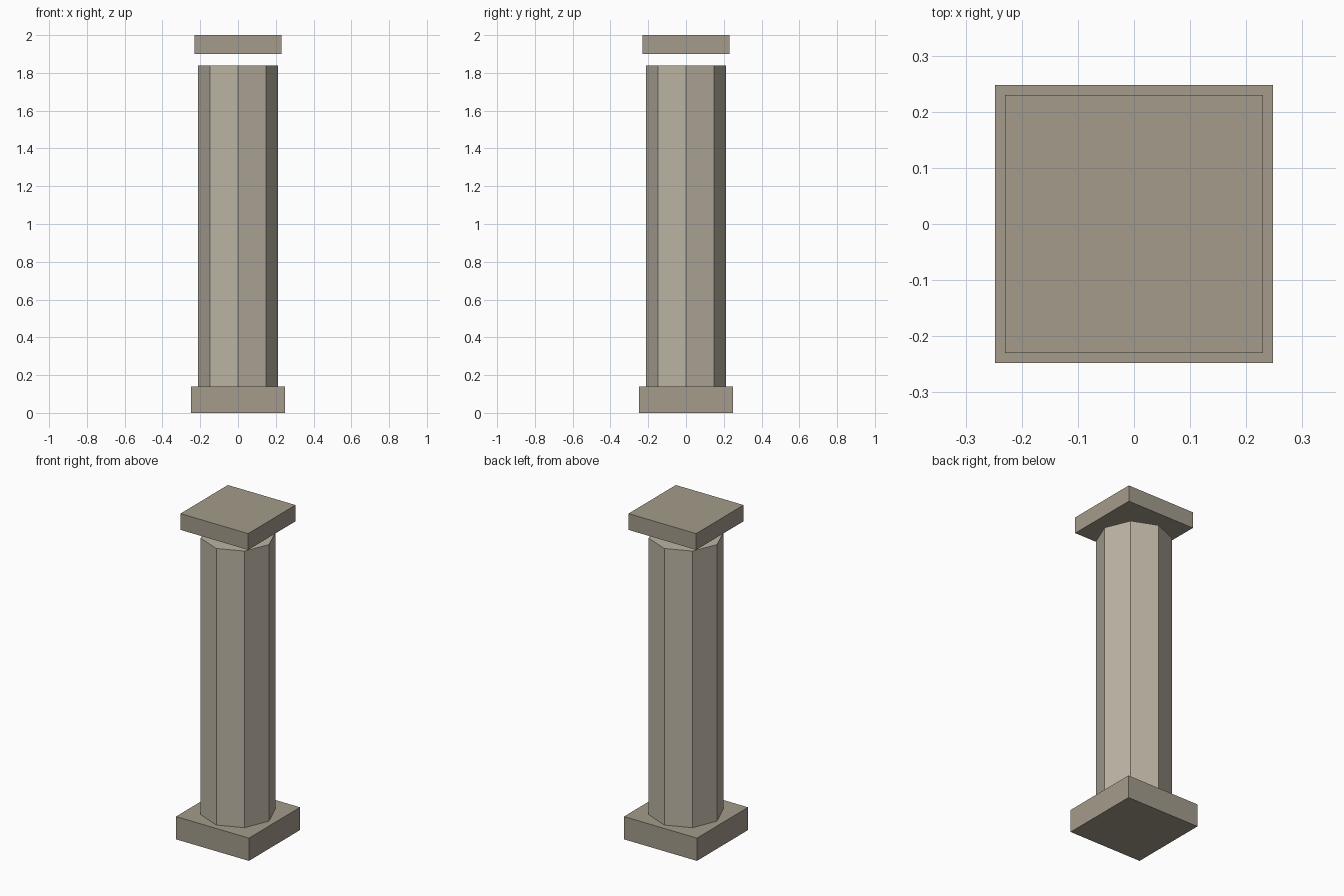
import bpy, math

if "Cube" in bpy.data.objects:
    bpy.data.objects.remove(bpy.data.objects["Cube"])


def material(name, rgb):
    mat = bpy.data.materials.new(name)
    mat.diffuse_color = (*rgb, 1)
    mat.use_nodes = True
    mat.node_tree.nodes["Principled BSDF"].inputs["Base Color"].default_value = mat.diffuse_color
    return mat


trim = material("trim_stone", (0.37, 0.33, 0.26))
pale = material("shaft_stone", (0.50, 0.455, 0.37))


def prism(name, sides, radius, z0, z1, turn, mat):
    """Upright flat-sided prism between two heights."""
    bpy.ops.mesh.primitive_cylinder_add(
        vertices=sides, radius=radius, depth=z1 - z0,
        location=(0, 0, (z0 + z1) / 2))
    ob = bpy.context.object
    ob.name = name
    ob.rotation_euler.z = turn
    ob.data.materials.append(mat)
    return ob


root2 = math.sqrt(2)
# square plinth
prism("base_plinth", 4, 0.248 * root2, 0.0, 0.14, math.pi / 4, trim)
# octagonal shaft, with corners on the axes
prism("column_shaft", 8, 0.211, 0.14, 1.84, 0, pale)
# square slab floating just above the shaft
prism("top_slab", 4, 0.23 * root2, 1.90, 2.0, math.pi / 4, trim)
